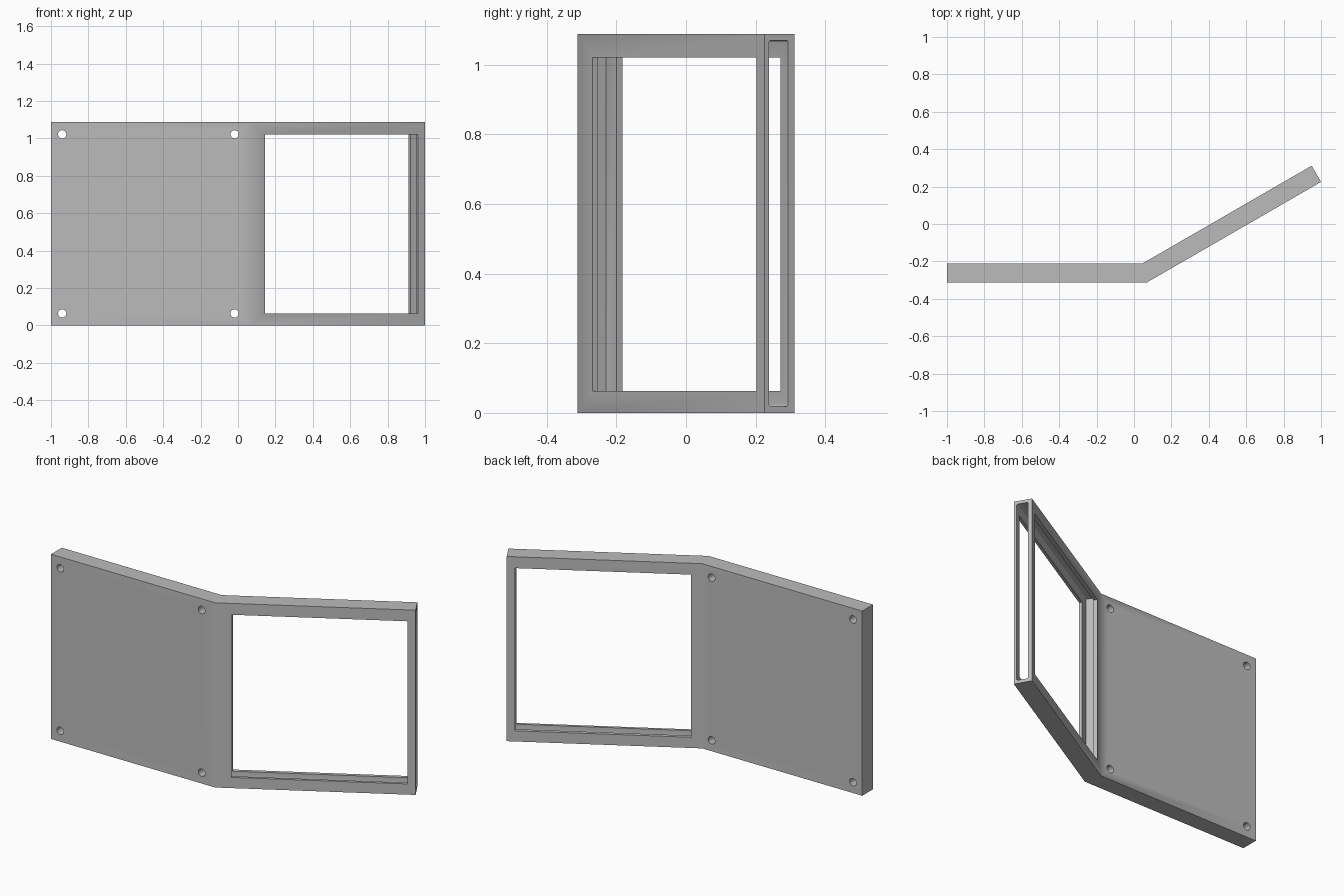
import bpy, bmesh, math
from mathutils import Matrix, Vector

cube = bpy.data.objects.get("Cube")
if cube:
    bpy.data.objects.remove(cube, do_unlink=True)

HEIGHT, THICK, WING = 1.088, 0.1, 1.074
ANGLE = math.radians(30)
FRONT = -0.312
BEND = Vector((0.07, FRONT, 0))

# Single grey material
grey = bpy.data.materials.new("plain_grey")
grey.use_nodes = True
grey.diffuse_color = (0.5, 0.5, 0.5, 1)
grey.node_tree.nodes["Principled BSDF"].inputs["Base Color"].default_value = (0.5, 0.5, 0.5, 1)


def add_object(name, bm):
    bmesh.ops.recalc_face_normals(bm, faces=bm.faces)
    mesh = bpy.data.meshes.new(name)
    bm.to_mesh(mesh)
    bm.free()
    mesh.materials.append(grey)
    obj = bpy.data.objects.new(name, mesh)
    bpy.context.collection.objects.link(obj)
    return obj


def box(name, low, high, round_edges=0):
    """Box given in the angled wing's own frame: along, through, up."""
    low, high = Vector(low), Vector(high)
    bm = bmesh.new()
    bmesh.ops.create_cube(bm, size=1)
    bmesh.ops.scale(bm, vec=high - low, verts=bm.verts)
    bmesh.ops.translate(bm, vec=(low + high) / 2, verts=bm.verts)
    if round_edges:
        along = [e for e in bm.edges
                 if abs((e.verts[0].co - e.verts[1].co).x) > 0.1]
        bmesh.ops.bevel(bm, geom=along, offset=round_edges, segments=3,
                        profile=0.5, affect='EDGES')
    obj = add_object(name, bm)
    obj.data.transform(Matrix.Translation(BEND) @ Matrix.Rotation(ANGLE, 4, 'Z'))
    return obj


def cut(target, cutter):
    cutter.hide_render = True
    mod = target.modifiers.new(cutter.name, 'BOOLEAN')
    mod.operation, mod.solver, mod.object = 'DIFFERENCE', 'EXACT', cutter
    bpy.context.view_layer.objects.active = target
    bpy.ops.object.modifier_apply(modifier=mod.name)
    bpy.data.objects.remove(cutter, do_unlink=True)


# Bent panel: straight wing and angled wing extruded from one outline
along = Vector((math.cos(ANGLE), math.sin(ANGLE), 0))
through = Vector((-along.y, along.x, 0))
tip = BEND + along * WING
inner_x = BEND.x - THICK * math.tan(ANGLE / 2)
outline = [(-1, FRONT, 0), BEND, tip, tip + through * THICK,
           (inner_x, FRONT + THICK, 0), (-1, FRONT + THICK, 0)]
bm = bmesh.new()
base = bm.faces.new([bm.verts.new(p) for p in outline])
top = bmesh.ops.extrude_face_region(bm, geom=[base])["geom"]
bmesh.ops.translate(bm, vec=(0, 0, HEIGHT),
                    verts=[v for v in top if isinstance(v, bmesh.types.BMVert)])
panel = add_object("bent_panel", bm)

# Window through the angled wing
cut(panel, box("window_cutter", (0.087, -0.1, 0.063), (1.03, 0.2, 1.021)))

# Pane slot, open at the end of the wing
cut(panel, box("slot_cutter", (0.028, 0.016, 0.019), (1.2, 0.079, 1.07), 0.006))

# Screw holes at the corners of the straight wing
for x in (-0.94, -0.018):
    for z in (0.064, 1.022):
        bm = bmesh.new()
        bmesh.ops.create_cone(bm, cap_ends=True, segments=32, radius1=0.022,
                              radius2=0.022, depth=0.4)
        hole = add_object("hole_cutter", bm)
        hole.data.transform(Matrix.Translation((x, FRONT + THICK / 2, z))
                            @ Matrix.Rotation(math.pi / 2, 4, 'X'))
        cut(panel, hole)

# Smooth the holes and slot corners, keep edges sharp
bpy.ops.object.select_all(action='DESELECT')
panel.select_set(True)
bpy.context.view_layer.objects.active = panel
bpy.ops.object.shade_smooth_by_angle(angle=math.radians(32))
